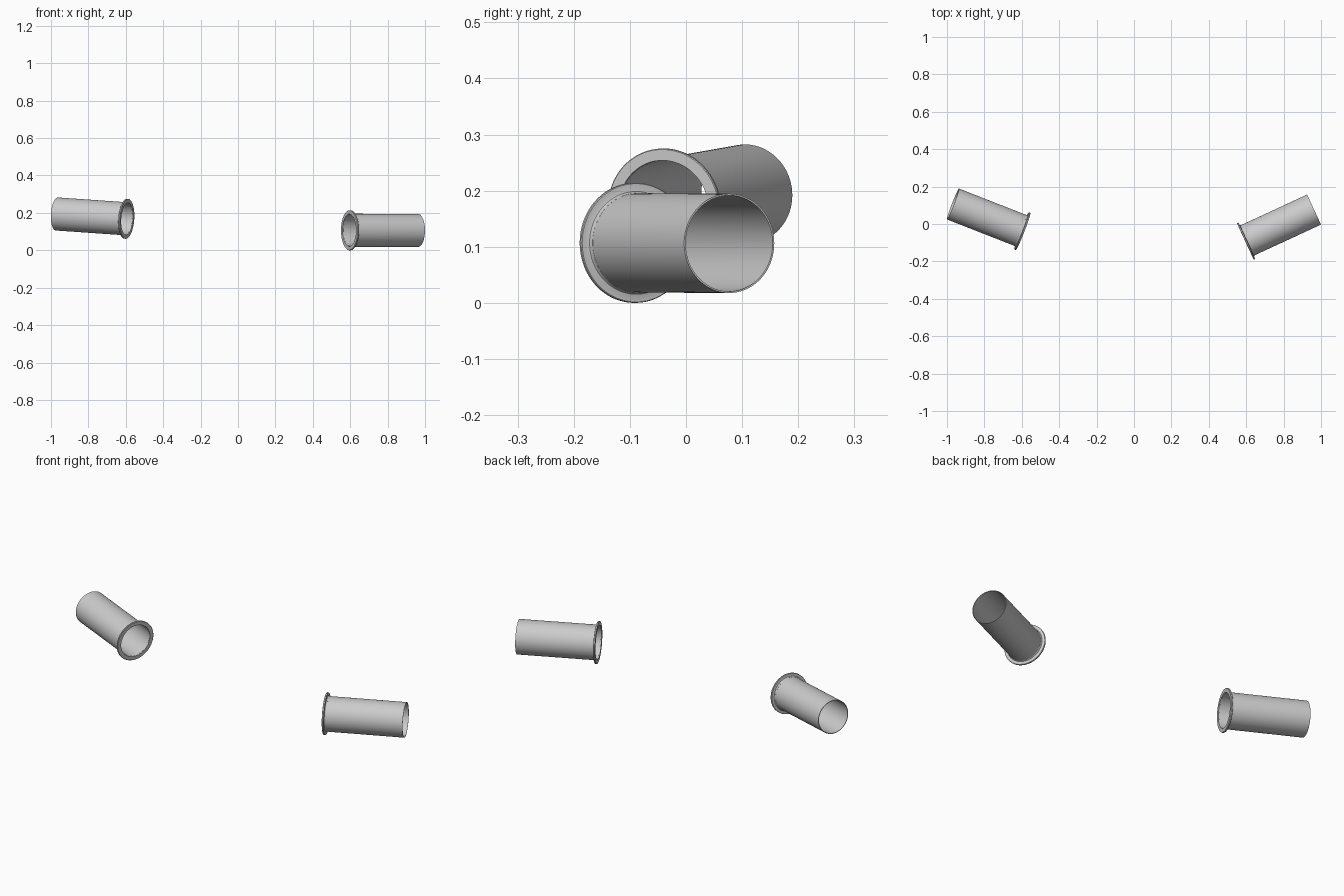
import bpy, bmesh, math
from mathutils import Vector

if "Cube" in bpy.data.objects:
    bpy.data.objects.remove(bpy.data.objects["Cube"])

SEGMENTS = 96


def lathe(name, profile, start, end):
    """Revolve a closed (radius, distance) profile around the start-end axis."""
    start, end = Vector(start), Vector(end)
    bm = bmesh.new()
    rings = []
    for r, t in profile:
        rings.append([bm.verts.new((r * math.cos(2 * math.pi * i / SEGMENTS),
                                    r * math.sin(2 * math.pi * i / SEGMENTS), t))
                      for i in range(SEGMENTS)])
    for k, ring in enumerate(rings):
        nxt = rings[(k + 1) % len(rings)]
        for i in range(SEGMENTS):
            j = (i + 1) % SEGMENTS
            bm.faces.new((ring[i], ring[j], nxt[j], nxt[i]))
    bmesh.ops.recalc_face_normals(bm, faces=bm.faces)
    mesh = bpy.data.meshes.new(name)
    bm.to_mesh(mesh)
    bm.free()
    obj = bpy.data.objects.new(name, mesh)
    bpy.context.collection.objects.link(obj)
    obj.location = start
    obj.rotation_mode = 'QUATERNION'
    obj.rotation_quaternion = (end - start).to_track_quat('Z', 'Y')
    bpy.ops.object.select_all(action='DESELECT')
    obj.select_set(True)
    bpy.context.view_layer.objects.active = obj
    bpy.ops.object.shade_smooth_by_angle(angle=math.radians(35))
    return obj


def flanged_tube(side, start, end):
    length = (Vector(end) - Vector(start)).length
    # thin open pipe
    lathe(side + "_tube", [(0.0855, 0.004), (0.0885, 0.004),
                           (0.0885, length), (0.0855, length)], start, end)
    # flat flange with a small rounded root where it meets the pipe
    lathe(side + "_flange", [(0.0860, 0.0), (0.1055, 0.0), (0.107, 0.0015),
                             (0.107, 0.0075), (0.1055, 0.009), (0.0945, 0.009),
                             (0.0915, 0.010), (0.0895, 0.013), (0.0887, 0.017),
                             (0.0860, 0.017)], start, end)


flanged_tube("right", (0.595, -0.093, 0.107), (0.9625, 0.077, 0.106))
flanged_tube("left", (-0.593, -0.04, 0.168), (-0.968, 0.107, 0.194))
